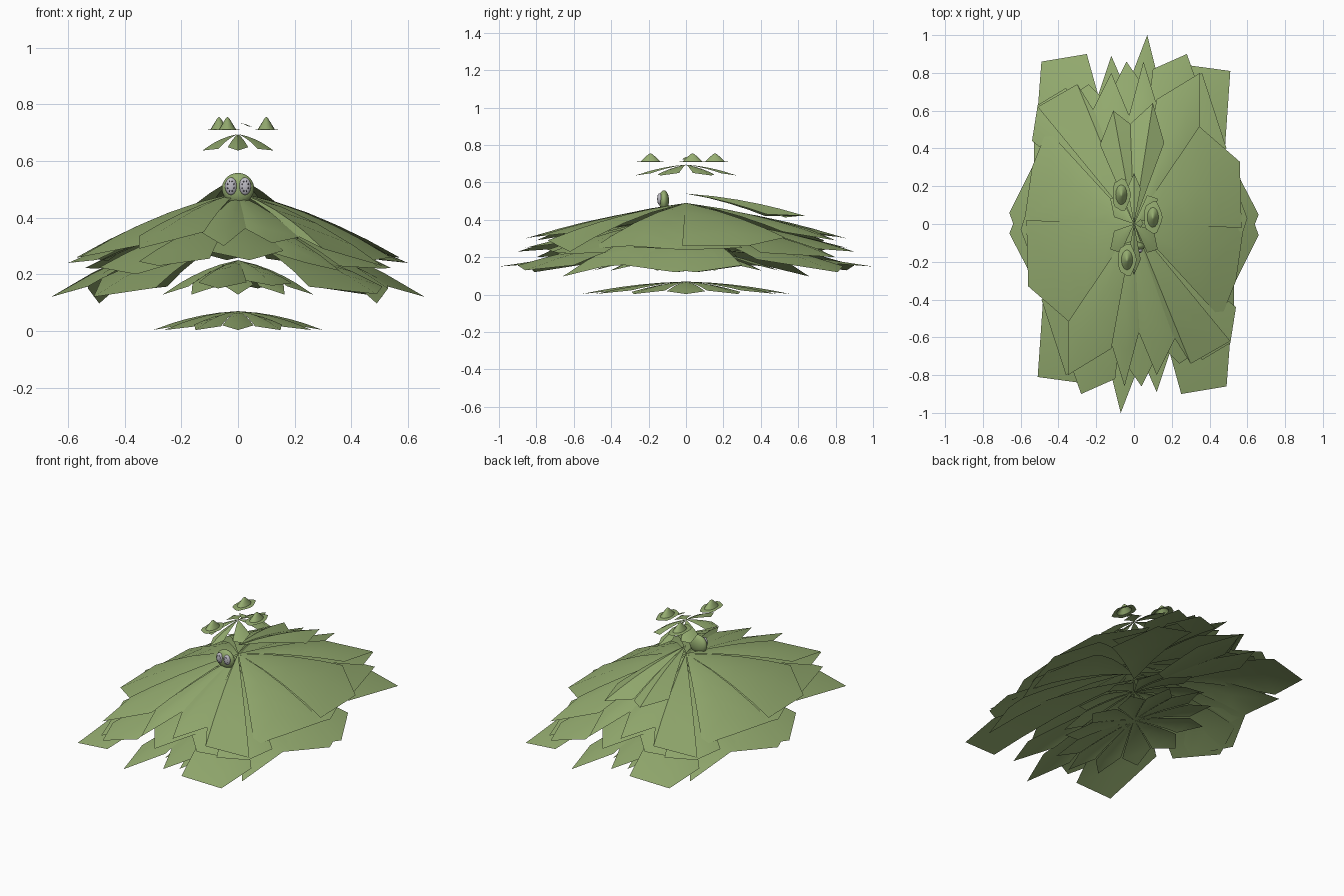
import bpy, bmesh, math

if "Cube" in bpy.data.objects:
    bpy.data.objects.remove(bpy.data.objects["Cube"])


def material(name, rgb):
    m = bpy.data.materials.new(name)
    m.diffuse_color = (*rgb, 1)
    m.use_nodes = True
    m.node_tree.nodes["Principled BSDF"].inputs["Base Color"].default_value = m.diffuse_color
    return m


GREEN = material("leaf green", (0.30, 0.415, 0.162))
GREY = material("eye grey", (0.50, 0.49, 0.54))
DARK = material("eye dark", (0.12, 0.11, 0.15))
STRETCH = 1.5  # the whole plant is longer in y


def finish(bm, name, mat, angle=35):
    me = bpy.data.meshes.new(name)
    bm.to_mesh(me)
    bm.free()
    me.materials.append(mat)
    ob = bpy.data.objects.new(name, me)
    bpy.context.collection.objects.link(ob)
    bpy.ops.object.select_all(action='DESELECT')
    ob.select_set(True)
    bpy.context.view_layer.objects.active = ob
    bpy.ops.object.shade_smooth_by_angle(angle=math.radians(angle))
    return ob


def add_leaf(bm, right, tip, left, z0, zt, fold=0.018, base=(0, 0), slope=0.5):
    """Arched wedge with a midrib, two shoulders and a pointed tip."""
    radius = math.hypot(tip[0], tip[1] / STRETCH)

    def point(p, u, drop):
        x, y = p[0] * u, p[1] * u
        t = math.hypot(x, y / STRETCH) / radius
        z = z0 - (z0 - zt) * (slope * t + (1 - slope) * t * t) - drop * u
        return bm.verts.new((base[0] + x, base[1] + y, z))

    mid = (tip[0] * 0.78, tip[1] * 0.78)
    root = point(tip, 0, 0)
    prev = None
    for u in (0.3, 0.55, 0.8, 1.0):
        row = [point(right, u, fold), point(mid, u, 0), point(left, u, fold)]
        for i in (0, 1):
            if prev:
                bm.faces.new((prev[i], row[i], row[i + 1], prev[i + 1]))
            else:
                bm.faces.new((root, row[i], row[i + 1]))
        prev = row
    end = point(tip, 1, 0)
    bm.faces.new((prev[0], end, prev[1]))
    bm.faces.new((prev[1], end, prev[2]))


def canopy(name, leaves, slope=0.5):
    """Each leaf is repeated after half a turn."""
    bm = bmesh.new()
    for r, t, l, z0, zt in leaves:
        for s in (1, -1):
            pts = [(p[0] * s, p[1] * s) for p in (r, t, l)]
            add_leaf(bm, *pts, z0, zt, slope=slope)
    finish(bm, name, GREEN)


def rosette(name, rx, ry, z0, zt, count, half, turn=0.0, slope=0.2):
    bm = bmesh.new()
    for i in range(count):
        a = turn + 2 * math.pi * i / count
        pts = [(rx * k * math.cos(a + d), ry * k * math.sin(a + d))
               for k, d in ((0.74, -half), (1, 0), (0.74, half))]
        add_leaf(bm, *pts, z0, zt, fold=0.012, slope=slope)
    finish(bm, name, GREEN)


# Ground rosette and inner rosette
rosette("ground_leaves", 0.30, 0.56, 0.07, 0.003, 12, 0.25)
rosette("inner_leaves", 0.28, 0.50, 0.25, 0.128, 10, 0.26, math.pi / 2, 0.4)

# Lower canopy: right shoulder, tip, left shoulder, root height, tip height
canopy("lower_leaves", [
    ((0.53, -0.32), (0.66, -0.06), (0.57, 0.20), 0.37, 0.12),
    ((0.56, -0.20), (0.66, 0.05), (0.53, 0.30), 0.36, 0.12),
    ((0.48, 0.38), (0.51, 0.81), (0.29, 0.84), 0.33, 0.12),
    ((0.14, 0.72), (0.07, 1.00), (-0.03, 0.74), 0.25, 0.15),
    ((-0.25, 0.90), (-0.49, 0.86), (-0.51, 0.60), 0.33, 0.13),
    ((-0.02, 0.66), (-0.12, 0.89), (-0.19, 0.68), 0.25, 0.16),
    ((-0.49, 0.66), (-0.53, 0.44), (-0.53, 0.20), 0.38, 0.15),
], slope=0.3)

# Middle canopy
canopy("middle_leaves", [
    ((0.50, -0.28), (0.60, 0.03), (0.50, 0.30), 0.43, 0.24),
    ((0.35, 0.70), (0.28, 0.90), (0.10, 0.82), 0.42, 0.23),
    ((0.49, 0.40), (0.36, 0.80), (0.20, 0.70), 0.42, 0.20),
    ((-0.36, 0.72), (-0.51, 0.63), (-0.54, 0.44), 0.42, 0.22),
    ((-0.12, 0.62), (-0.24, 0.74), (-0.36, 0.66), 0.42, 0.24),
    ((0.10, 0.66), (-0.04, 0.86), (-0.16, 0.62), 0.41, 0.25),
])

# Upper canopy
canopy("upper_leaves", [
    ((0.57, -0.02), (0.56, 0.33), (0.33, 0.53), 0.49, 0.26),
    ((0.35, 0.52), (0.35, 0.80), (0.12, 0.66), 0.49, 0.29),
    ((0.13, 0.60), (0.05, 0.86), (-0.03, 0.56), 0.48, 0.30),
    ((-0.02, 0.56), (-0.12, 0.80), (-0.22, 0.60), 0.48, 0.31),
    ((-0.20, 0.58), (-0.30, 0.74), (-0.51, 0.62), 0.49, 0.29),
    ((-0.46, 0.50), (-0.54, 0.30), (-0.58, 0.02), 0.49, 0.26),
])

# Pair of back leaves above the canopy
bm = bmesh.new()
for pts in (((0.16, 0.43), (0.10, 0.64), (-0.02, 0.53)),
            ((-0.02, 0.53), (-0.11, 0.60), (-0.18, 0.42))):
    add_leaf(bm, *pts, 0.54, 0.42, fold=0.035, slope=0.35)
finish(bm, "back_leaves", GREEN)

# Small crown and a sliver leaf above it
rosette("crown_leaves", 0.145, 0.27, 0.695, 0.637, 6, 0.34, math.pi / 2, 0.35)
bm = bmesh.new()
add_leaf(bm, (0.03, -0.02), (0.045, 0.005), (0.03, 0.025), 0.735, 0.72,
         fold=0.002, base=(0.005, 0.0))
finish(bm, "sliver_leaf", GREEN)


# Floating buds: flat brim with a pointed dome
def bud(name, cx, cy):
    bm = bmesh.new()
    n = 16
    prev = None
    for r, z in ((1.0, 0.709), (0.62, 0.712), (0.32, 0.736), (0.12, 0.751)):
        ring = []
        for i in range(n):
            a = 2 * math.pi * i / n
            k = r * (1 + 0.07 * math.cos(5 * a)) if r == 1.0 else r
            ring.append(bm.verts.new((cx + 0.048 * k * math.cos(a),
                                      cy + 0.085 * k * math.sin(a), z)))
        if prev:
            for i in range(n):
                j = (i + 1) % n
                bm.faces.new((prev[i], prev[j], ring[j], ring[i]))
        prev = ring
    top = bm.verts.new((cx, cy, 0.756))
    for i in range(n):
        bm.faces.new((prev[i], prev[(i + 1) % n], top))
    finish(bm, name, GREEN)


for i, (x, y) in enumerate(((-0.067, 0.155), (0.10, 0.035), (-0.037, -0.19))):
    bud(f"bud_{i + 1}", x, y)


# Head and eyes
def ellipsoid(name, centre, size, mat, seg=20, rings=12):
    bm = bmesh.new()
    bmesh.ops.create_uvsphere(bm, u_segments=seg, v_segments=rings, radius=1)
    for v in bm.verts:
        v.co = [c + p * s for c, p, s in zip(centre, v.co, size)]
    finish(bm, name, mat, 50)


ellipsoid("head", (0, -0.118, 0.503), (0.057, 0.027, 0.055), GREEN)
for side, sx in (("left", -1), ("right", 1)):
    ex = 0.025 * sx
    ellipsoid(f"{side}_eye", (ex, -0.141, 0.511), (0.021, 0.013, 0.031), GREY)
    # ring of dark spots around the eye
    for i in range(8):
        a = 2 * math.pi * i / 8 + 0.4
        ellipsoid(f"{side}_eye_spot_{i + 1}",
                  (ex + 0.012 * math.cos(a), -0.150, 0.511 + 0.018 * math.sin(a)),
                  (0.0025, 0.003, 0.004), DARK, 8, 6)
